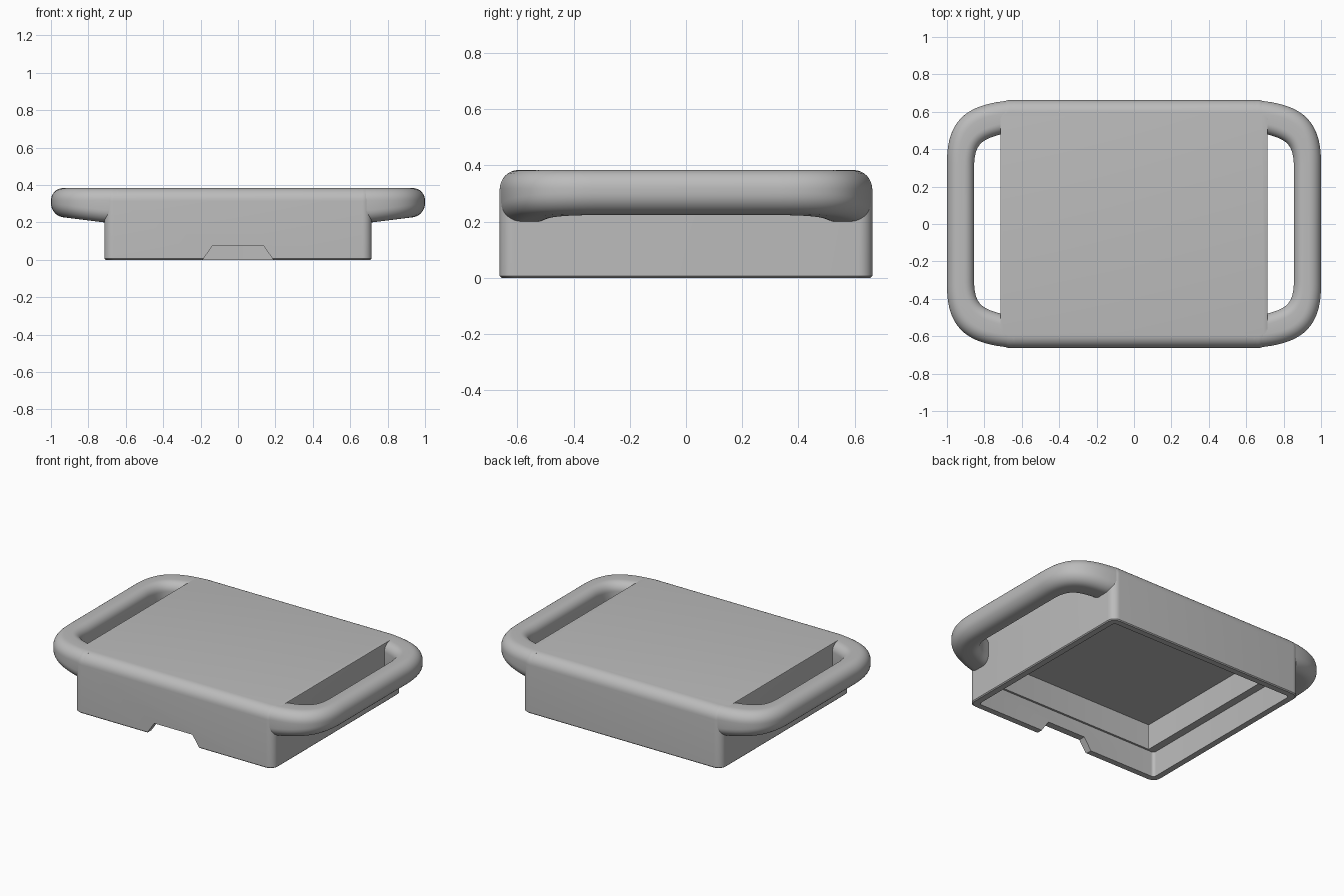
import bpy, bmesh, math
from mathutils import Vector

old = bpy.data.objects.get("Cube")
if old:
    bpy.data.objects.remove(old, do_unlink=True)

TOP = 0.384
GREY = (0.5, 0.5, 0.5, 1)
grey = bpy.data.materials.new("matte_grey")
grey.use_nodes = True
grey.diffuse_color = GREY
grey.node_tree.nodes["Principled BSDF"].inputs["Base Color"].default_value = GREY


def loft(name, rings, caps=True):
    """Join equal-length closed rings of points into one solid."""
    bm = bmesh.new()
    loops = [[bm.verts.new(p) for p in ring] for ring in rings]
    n = len(loops[0])
    for a, b in zip(loops, loops[1:]):
        for i in range(n):
            j = (i + 1) % n
            bm.faces.new((a[i], a[j], b[j], b[i]))
    if caps:
        bm.faces.new(loops[0][::-1])
        bm.faces.new(loops[-1])
    bmesh.ops.recalc_face_normals(bm, faces=bm.faces)
    mesh = bpy.data.meshes.new(name)
    bm.to_mesh(mesh)
    bm.free()
    mesh.materials.append(grey)
    obj = bpy.data.objects.new(name, mesh)
    bpy.context.collection.objects.link(obj)
    return obj


def smooth(obj, degrees=30):
    bpy.ops.object.select_all(action="DESELECT")
    obj.select_set(True)
    bpy.context.view_layer.objects.active = obj
    bpy.ops.object.shade_smooth_by_angle(angle=math.radians(degrees))


def rounded_rect(hx, hy, r, z, steps=8):
    pts = []
    for k, (sx, sy) in enumerate(((1, 1), (-1, 1), (-1, -1), (1, -1))):
        for i in range(steps + 1):
            a = math.pi / 2 * (k + i / steps)
            pts.append((sx * (hx - r) + r * math.cos(a),
                        sy * (hy - r) + r * math.sin(a), z))
    return pts


def bezier(p, t):
    u = 1 - t
    w = (u ** 3, 3 * u * u * t, 3 * u * t * t, t ** 3)
    return sum((Vector(q) * k for q, k in zip(p, w)), Vector((0, 0)))


# Body: stepped cavity underneath, outer wall, rounded long top edges
HX, HY, R = 0.715, 0.663, 0.05
rings = [rounded_rect(0.62, 0.605, 0.004, 0.33),
         rounded_rect(0.62, 0.605, 0.004, 0.165),
         rounded_rect(0.67, 0.618, 0.02, 0.165),
         rounded_rect(0.67, 0.618, 0.02, 0),
         rounded_rect(HX - 0.006, HY - 0.006, R, 0),
         rounded_rect(HX, HY, R, 0.006)]
EDGE = 0.07
for i in range(9):
    a = math.pi / 2 * i / 8
    rings.append(rounded_rect(HX, HY - EDGE * (1 - math.cos(a)), R,
                              TOP - EDGE + EDGE * math.sin(a)))
body = loft("body", rings)

# Notch in the lower front wall
notch = loft("notch_cutter", [[(-0.202, y, -0.02), (0.202, y, -0.02),
                               (0.137, y, 0.075), (-0.137, y, 0.075)]
                              for y in (-0.8, -0.5)])
notch.hide_render = True
notch.hide_viewport = True
cut = body.modifiers.new("front_notch", "BOOLEAN")
cut.operation = "DIFFERENCE"
cut.object = notch
cut.solver = "EXACT"
bpy.context.view_layer.objects.active = body
bpy.ops.object.modifier_apply(modifier=cut.name)
bpy.data.objects.remove(notch, do_unlink=True)
smooth(body)


# Strap loops: a rounded bar swept between an outer and a slot outline
OUTER = ((0.64, 0.662), (0.88, 0.645), (1.0, 0.57), (1.0, 0.33))
INNER = ((0.64, 0.50), (0.79, 0.455), (0.855, 0.46), (0.855, 0.30))


def section(inner, outer, steps=8):
    """Rounded cross-section standing between two plan points."""
    d = outer - inner
    width = d.length
    d.normalize()

    def underside(x):
        return 0.2 + max(0, x - HX) * 0.125

    pts = []
    corners = ((1, 1, 0.066), (0, 1, 0.055), (0, 0, 0.05), (1, 0, 0.066))
    for k, (far, up, r) in enumerate(corners):
        for i in range(steps + 1):
            a = math.pi / 2 * (k + i / steps)
            s = (width - r if far else r) + r * math.cos(a)
            p = inner + d * s
            base = TOP - 0.0005 - r if up else underside(p.x) + r
            pts.append((p.x, p.y, base + r * math.sin(a)))
    return pts


STEPS = 20
ts = [i / STEPS for i in range(STEPS + 1)]
arc = [(bezier(INNER, t), bezier(OUTER, t)) for t in ts]
flip = Vector((1, -1))
path = arc + [(a * flip, b * flip) for a, b in reversed(arc)]
for side, name in ((1, "left_strap_loop"), (-1, "right_strap_loop")):
    bar = [[(side * x, y, z) for x, y, z in section(a, b)] for a, b in path]
    smooth(loft(name, bar), 40)
